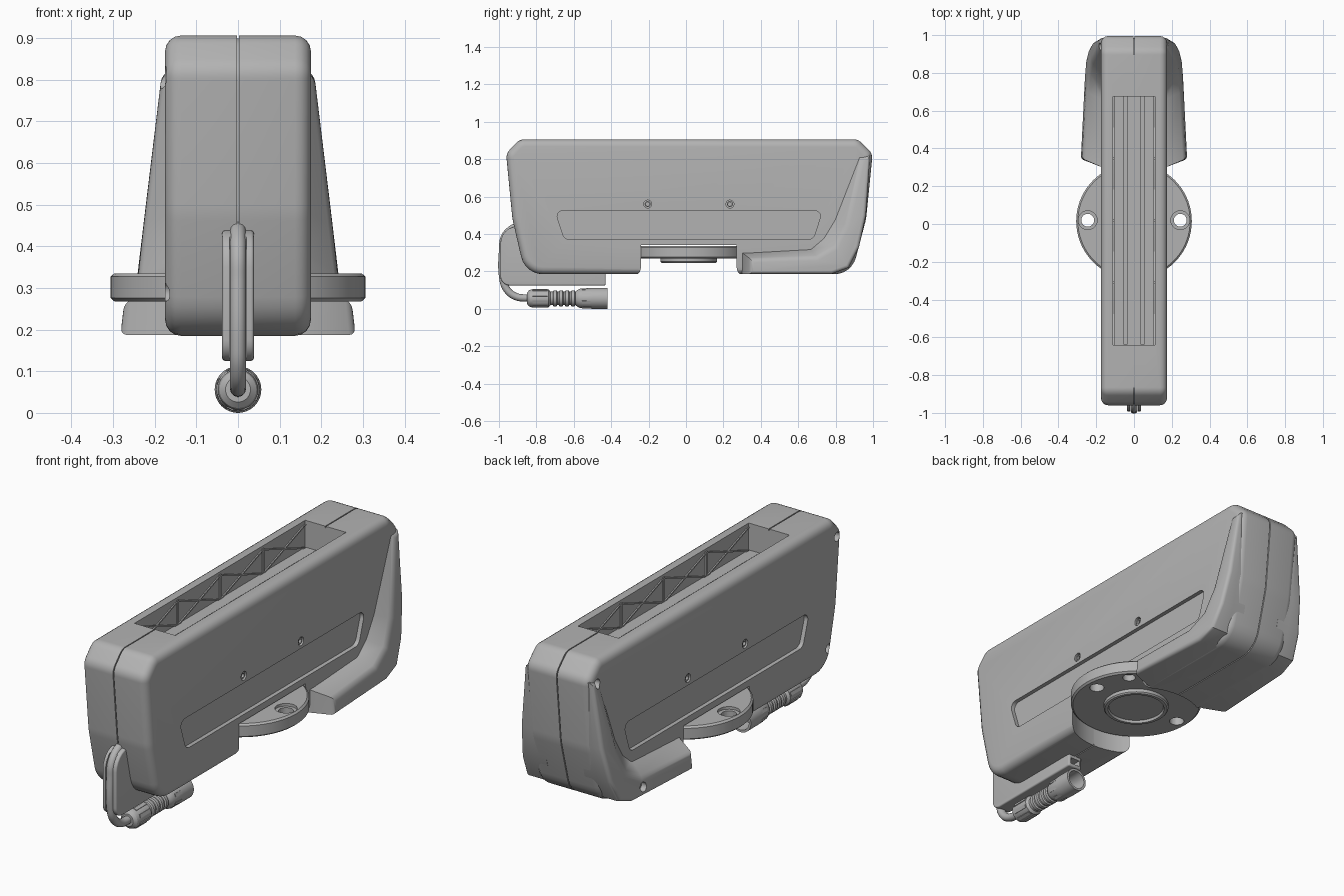
import bpy, bmesh, math
from mathutils import Vector, Matrix

if "Cube" in bpy.data.objects:
    bpy.data.objects.remove(bpy.data.objects["Cube"])

GREY = (0.45, 0.45, 0.45, 1)
mat = bpy.data.materials.new("mid grey")
mat.use_nodes = True
mat.diffuse_color = GREY
mat.node_tree.nodes["Principled BSDF"].inputs["Base Color"].default_value = GREY


def finish(name, bm):
    bmesh.ops.recalc_face_normals(bm, faces=bm.faces)
    me = bpy.data.meshes.new(name)
    bm.to_mesh(me)
    bm.free()
    ob = bpy.data.objects.new(name, me)
    bpy.context.collection.objects.link(ob)
    me.materials.append(mat)
    return ob


def rounded(corners, seg=6):
    """Polygon of (y, z, radius) corners, each replaced by an arc."""
    out, n = [], len(corners)
    for i, (a, b, r) in enumerate(corners):
        p = Vector((a, b))
        u = (Vector(corners[i - 1][:2]) - p).normalized()
        v = (Vector(corners[(i + 1) % n][:2]) - p).normalized()
        half = u.angle(v) / 2
        c = p + (u + v).normalized() * (r / math.sin(half))
        s = p + u * (r / math.tan(half)) - c
        e = p + v * (r / math.tan(half)) - c
        sweep = s.angle_signed(e)
        for k in range(seg + 1):
            t = -sweep * k / seg
            out.append((c.x + s.x * math.cos(t) - s.y * math.sin(t),
                        c.y + s.x * math.sin(t) + s.y * math.cos(t)))
    return out


def loft(name, rings, bevel=0, both=True, seg=4):
    """Bridge matching rings, cap them, and round the cap edges."""
    bm = bmesh.new()
    vs = [[bm.verts.new(p) for p in ring] for ring in rings]
    n = len(vs[0])
    for a, b in zip(vs, vs[1:]):
        for i in range(n):
            bm.faces.new((a[i], a[(i + 1) % n], b[(i + 1) % n], b[i]))
    caps = [bm.faces.new(vs[-1]), bm.faces.new(vs[0])]
    bmesh.ops.recalc_face_normals(bm, faces=bm.faces)
    if bevel:
        edges = [e for f in (caps if both else caps[:1]) for e in f.edges]
        bmesh.ops.bevel(bm, geom=edges, offset=bevel, segments=seg, profile=0.5,
                        affect='EDGES', clamp_overlap=False)
    return finish(name, bm)


def prism(name, profile, x0, x1, bevel=0):
    return loft(name, [[(x, y, z) for y, z in profile] for x in (x0, x1)], bevel)


def box(name, x0, x1, y0, y1, z0, z1):
    return prism(name, [(y0, z0), (y1, z0), (y1, z1), (y0, z1)], x0, x1)


def lathe(name, profile, origin, axis, seg=40):
    """Closed (distance, radius) profile turned about an axis."""
    q = Vector((0, 0, 1)).rotation_difference(Vector(axis))
    bm = bmesh.new()
    rows = []
    for k in range(seg):
        t = 2 * math.pi * k / seg
        rows.append([bm.verts.new(Vector(origin) + q @ Vector((r * math.cos(t), r * math.sin(t), h)))
                     for h, r in profile])
    for k in range(seg):
        a, b = rows[k], rows[(k + 1) % seg]
        for i in range(len(profile) - 1):
            bm.faces.new((a[i], a[i + 1], b[i + 1], b[i]))
    bmesh.ops.remove_doubles(bm, verts=bm.verts, dist=1e-5)
    return finish(name, bm)


def rod(origin, axis, length, r, seg=24):
    return lathe("cutter", [(0, 0), (0, r), (length, r), (length, 0)], origin, axis, seg)


def cut(targets, cutters):
    for c in cutters:
        c.hide_render = True
    for ob in targets:
        for c in cutters:
            m = ob.modifiers.new("cut", 'BOOLEAN')
            m.operation, m.solver, m.object = 'DIFFERENCE', 'EXACT', c
            bpy.context.view_layer.objects.active = ob
            bpy.ops.object.modifier_apply(modifier=m.name)
    for c in cutters:
        bpy.data.objects.remove(c)


# Main housing: side profile pushed across the width, with a centre seam
outline = rounded([(-.962, .83, .06), (-.89, .906, .06), (.92, .906, .06), (.998, .83, .06),
                   (.963, .48, .3), (.885, .185, .12), (-.86, .185, .12), (-.928, .48, .3)])
body = prism("housing", outline, -.175, .175, .038)
core = prism("seam_core", [((y - .02) * .99 + .02, (z - .545) * .98 + .545) for y, z in outline], -.01, .01)
cut([body], [box("cutter", -.0025, .0025, -2, 2, -1, 2)])

# Flared rear feet, one per side
outer = [(.985, .82), (.962, .5), (.925, .33), (.87, .22), (.78, .187), (.345, .187),
         (.345, .265), (.70, .275), (.80, .33), (.86, .45), (.94, .80)]
root = outer[:5] + [(.30, .187), (.30, .30), (.66, .32), (.73, .38), (.79, .48), (.92, .84)]
feet = []
for s, side in ((1, "left"), (-1, "right")):
    def reach(y, z):
        return .18 + .12 * (.84 - z) + max(0, .8 - y) * .055
    feet.append(loft(side + "_foot", [[(s * .1, y, z) for y, z in root],
                                      [(s * .168, y, z) for y, z in root],
                                      [(s * reach(y, z), y, z) for y, z in outer]], .018, False))

# Round seat for the mounting disc, and the open tray in the top
cut([body, core] + feet, [rod((0, .015, -.1), (0, 0, 1), .44, .31, 64)])
TRAY0, TRAY1, FLOOR, TOP = -.64, .675, .775, .906
cut([body, core], [box("cutter", -.11, .11, TRAY0, TRAY1, FLOOR, 1.1)])
cut([body], [box("cutter", s * .045 - .007, s * .045 + .007, TRAY0 + .001, TRAY1 - .001, FLOOR - .012, .85)
             for s in (-1, 1)])

# Side slots and screw holes
slot = rounded([(-.70, .525, .03), (.73, .525, .03), (.68, .372, .035), (-.65, .372, .035)])
for s in (-1, 1):
    cut([body], [prism("cutter", slot, s * .155, s * .25)])
    cut([body], [rod((s * .13, y, .56), (s, 0, 0), .1, .021) for y in (-.205, .235)])
    for y in (-.205, .235):
        lathe("screw_sleeve", [(0, .010), (.04, .010), (.04, .016), (0, .016), (0, .010)],
              (s * .13, y, .56), (s, 0, 0), 20)
cut([body] + feet[1:], [rod((-.13, y, z), (-1, 0, 0), .3, .022)
                        for y, z in ((-.915, .81), (-.85, .29), (.935, .80))])
cut(feet[1:], [rod((-.235, .70, .23), (-1, 0, 0), .2, .022)])

# Cross bracing on the tray walls
bays = 4
step = (TRAY1 - TRAY0) / bays
for s in (-1, 1):
    for i in range(bays):
        y0, y1 = TRAY0 + i * step, TRAY0 + (i + 1) * step
        for a, b in ((FLOOR, TOP - .02), (TOP - .02, FLOOR)):
            prism("tray_brace", [(y0, a), (y0 + .02, a), (y1, b), (y1 - .02, b)], s * .104, s * .112)
        if i:
            box("tray_post", s * .104, s * .112, y0 - .006, y0 + .006, FLOOR, TOP - .012)

# Mounting disc with countersunk ears and a round boss beneath
disc = lathe("mounting_disc", [(.268, 0), (.268, .297), (.276, .306), (.327, .306), (.335, .297), (.335, 0)],
             (0, .015, 0), (0, 0, 1), 72)
cut([disc], [rod((s * .245, .02, .2), (0, 0, 1), .2, .034) for s in (-1, 1)])
cut([disc], [rod((s * .245, .02, .322), (0, 0, 1), .1, .05) for s in (-1, 1)])
cut([disc], [rod((.19, .19, .2), (0, 0, 1), .1, .03)])
lathe("disc_boss", [(.30, 0), (.30, .152), (.252, .152), (.246, .146), (.246, .132), (.258, .128), (.258, 0)],
      (0, .015, 0), (0, 0, 1), 56)

# Cable bracket with a groove along its front and a pocket in its inner end
bracket = prism("cable_bracket", rounded([(-.992, .125, .05), (-.992, .44, .09), (-.80, .44, .02),
                                          (-.43, .25, .01), (-.43, .125, .008)]), -.038, .038, .007)
cut([bracket], [box("cutter", -.02, .02, -1.1, -.955, 0, .6)])
cut([bracket], [box("cutter", -.025, .025, -.58, -.3, .14, .17)])

# Cable following the bracket edge down to the plug
curve = bpy.data.curves.new("cable", 'CURVE')
curve.dimensions = '3D'
curve.bevel_depth, curve.bevel_resolution, curve.resolution_u = .0195, 4, 8
path = [(-.88, .45), (-.935, .425), (-.972, .38), (-.98, .32), (-.98, .17), (-.962, .11),
        (-.915, .068), (-.83, .056)]
sp = curve.splines.new('BEZIER')
sp.bezier_points.add(len(path) - 1)
for p, (y, z) in zip(sp.bezier_points, path):
    p.co = (0, y, z)
    p.handle_left_type = p.handle_right_type = 'AUTO'
tmp = bpy.data.objects.new("cable_path", curve)
bpy.context.collection.objects.link(tmp)
bpy.context.view_layer.update()
bm = bmesh.new()
bm.from_mesh(tmp.evaluated_get(bpy.context.evaluated_depsgraph_get()).to_mesh())
bpy.data.objects.remove(tmp)
finish("cable", bm)

# Plug: grip, ribbed neck and open sleeve
prof = [(-.85, 0), (-.85, .03), (-.838, .044), (-.825, .048), (-.735, .048), (-.725, .036)]
for i in range(4):
    y = -.70 + i * .032
    prof += [(y - .012, .036), (y - .008, .043), (y + .008, .043), (y + .012, .036)]
prof += [(-.58, .045), (-.565, .052), (-.50, .056), (-.42, .056), (-.42, .045), (-.50, .045), (-.50, 0)]
plug = lathe("cable_plug", prof, (0, 0, .056), (0, 1, 0), 40)
for k in range(8):
    for name, y0, y1, r in (("grip_rib", -.82, -.74, .047), ("sleeve_rib", -.555, -.505, .051)):
        rib = box(name, -.008, .008, y0, y1, r - .008, r + .004)
        rib.data.transform(Matrix.Translation((0, 0, .056)) @ Matrix.Rotation(k * math.pi / 4 + .39, 4, 'Y'))

# Smooth shading with crisp edges
bpy.ops.object.select_all(action='DESELECT')
for ob in bpy.context.collection.objects:
    if ob.type == 'MESH' and mat.name in ob.data.materials:
        ob.select_set(True)
        bpy.context.view_layer.objects.active = ob
bpy.ops.object.shade_smooth_by_angle(angle=math.radians(32))
